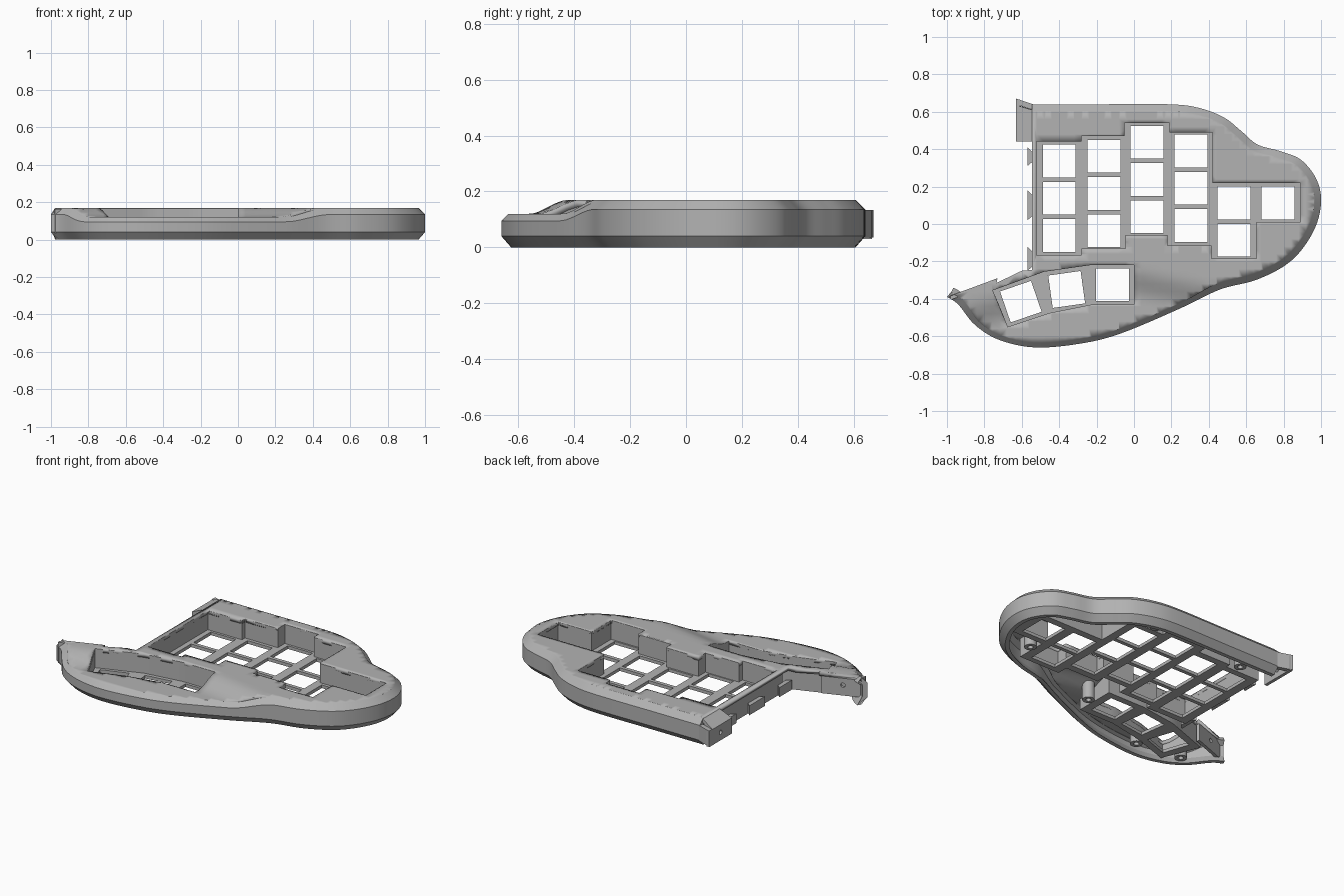
import bpy, bmesh, math
from mathutils import Vector, Matrix
from mathutils.geometry import delaunay_2d_cdt

if "Cube" in bpy.data.objects:
    bpy.data.objects.remove(bpy.data.objects["Cube"])

grey = bpy.data.materials.new("plain_grey")
grey.use_nodes = True
COLOUR = (0.45, 0.45, 0.45, 1)
grey.diffuse_color = COLOUR
grey.node_tree.nodes["Principled BSDF"].inputs["Base Color"].default_value = COLOUR


def finish(name, bm, thickness=0, smooth=True):
    """Turn a bmesh into an object, with optional solidify."""
    if not thickness:
        bmesh.ops.recalc_face_normals(bm, faces=bm.faces)
    mesh = bpy.data.meshes.new(name)
    bm.to_mesh(mesh)
    bm.free()
    mesh.materials.append(grey)
    ob = bpy.data.objects.new(name, mesh)
    bpy.context.collection.objects.link(ob)
    if smooth:
        bpy.ops.object.select_all(action='DESELECT')
        ob.select_set(True)
        bpy.context.view_layer.objects.active = ob
        bpy.ops.object.shade_smooth_by_angle(angle=math.radians(25))
    if thickness:
        mod = ob.modifiers.new("thickness", 'SOLIDIFY')
        mod.thickness = thickness
    return ob


def ramp(x, y):
    """1 on the high deck, 0 on the lowered thumb rest."""
    high_line = -0.23 + 0.27 * min(0, x + 0.2) - 0.2 * max(0, x)
    t = min(1, max(0, (high_line - y) / 0.17))
    return 1 - t * t * (3 - 2 * t)


def top_z(x, y):
    return 0.12 + 0.05 * ramp(x, y)


def wall_z(x, y):
    return 0.095 + 0.04 * ramp(x, y)


def spline(pts, steps=6):
    out = []
    for i in range(len(pts) - 1):
        a, b, c, d = (Vector(pts[min(max(i + k, 0), len(pts) - 1)]) for k in (-1, 0, 1, 2))
        for s in range(steps):
            t = s / steps
            out.append(0.5 * (2 * b + (c - a) * t + (2 * a - 5 * b + 4 * c - d) * t ** 2
                              + (3 * b - a - 3 * c + d) * t ** 3))
    return out + [Vector(pts[-1])]


def subdivide(poly, step=0.05):
    out = []
    for i, p in enumerate(poly):
        a, b = Vector(p), Vector(poly[(i + 1) % len(poly)])
        n = max(1, math.ceil((b - a).length / step))
        out += [a.lerp(b, k / n) for k in range(n)]
    return out


def inward(path, closed, last=None):
    """Mitred normals on the right of travel."""
    n, result = len(path), []
    for i in range(n):
        segs = []
        for j in (i - 1, i):
            if closed or 0 <= j < n - 1:
                d = (path[(j + 1) % n] - path[j]).normalized()
                segs.append(Vector((d.y, -d.x)))
        m = sum(segs, Vector((0, 0))).normalized()
        result.append(m / max(0.4, m.dot(segs[0])))
    if last:
        result[-1] = Vector(last)
    return result


def loft(name, path, normals, profile, closed):
    """Sweep a closed (inset, z) profile along a flat path."""
    bm = bmesh.new()
    rings = []
    for p, nrm in zip(path, normals):
        rings.append([bm.verts.new((*(p + nrm * i), z)) for i, z in profile(p.x, p.y)])
    n, k = len(rings), len(rings[0])
    for i in range(n if closed else n - 1):
        a, b = rings[i], rings[(i + 1) % n]
        for j in range(k):
            bm.faces.new((a[j], a[(j + 1) % k], b[(j + 1) % k], b[j]))
    if not closed:
        bm.faces.new(rings[0])
        bm.faces.new(rings[-1])
    return finish(name, bm)


def inside(p, poly):
    hit = False
    for i in range(len(poly)):
        a, b = poly[i - 1], poly[i]
        if (a[1] > p.y) != (b[1] > p.y):
            if p.x < (b[0] - a[0]) * (p.y - a[1]) / (b[1] - a[1]) + a[0]:
                hit = not hit
    return hit


def sheet(name, outer, holes, height, thickness, grid=0, matrix=None):
    """Triangulated sheet with holes, its height given by a function."""
    pts, edges = [], []
    for poly in [outer] + holes:
        s = len(pts)
        pts += [Vector(p) for p in poly]
        edges += [(s + i, s + (i + 1) % len(poly)) for i in range(len(poly))]
    if grid:
        n = int(1 / grid)
        pts += [Vector((i * grid, j * grid)) for i in range(-n, n + 1) for j in range(-n, n + 1)]
    vs, _, fs, *_ = delaunay_2d_cdt(pts, edges, [], 0, 1e-5)
    bm = bmesh.new()
    verts = [bm.verts.new((v.x, v.y, height(v.x, v.y))) for v in vs]
    for f in fs:
        c = sum((vs[i] for i in f), Vector((0, 0))) / len(f)
        if inside(c, outer) and not any(inside(c, h) for h in holes):
            bm.faces.new([verts[i] for i in f])
    bmesh.ops.delete(bm, geom=[v for v in bm.verts if not v.link_faces], context='VERTS')
    if matrix:
        bm.transform(matrix)
    return finish(name, bm, thickness, smooth=bool(grid))


def prism(name, poly, z0, z1):
    bm = bmesh.new()
    low = [bm.verts.new((x, y, z0)) for x, y in poly]
    high = [bm.verts.new((x, y, z1)) for x, y in poly]
    bm.faces.new(low)
    bm.faces.new(high)
    for i in range(len(poly)):
        bm.faces.new((low[i - 1], low[i], high[i], high[i - 1]))
    return finish(name, bm, smooth=False)


# Outer wall, open along the inner side
rim = spline([(-0.545, 0.64), (-0.2, 0.64), (0.19, 0.64), (0.35, 0.62), (0.48, 0.57), (0.57, 0.5),
              (0.66, 0.425), (0.78, 0.39), (0.89, 0.345), (0.97, 0.25), (1.0, 0.14), (0.98, 0.01),
              (0.91, -0.12), (0.81, -0.22), (0.65, -0.3), (0.46, -0.35), (0.25, -0.45),
              (-0.07, -0.585), (-0.29, -0.64), (-0.53, -0.66), (-0.72, -0.62), (-0.85, -0.54),
              (-0.94, -0.43), (-1.0, -0.39)])
rim_normals = inward(rim, False, last=(0.94, 0.35))


def rim_profile(x, y):
    w, t = wall_z(x, y), top_z(x, y)
    return [(0.035, 0), (0, 0.04), (0, w), (t - w, t), (t - w + 0.025, t - 0.03),
            (0.03, w - 0.015), (0.03, 0.05), (0.06, 0)]


loft("outer_wall", rim, rim_normals, rim_profile, False)

# Key wells
main_well = [(-0.52, 0.44), (-0.28, 0.44), (-0.28, 0.47), (-0.05, 0.47), (-0.05, 0.54), (0.19, 0.54),
             (0.19, 0.49), (0.42, 0.49), (0.42, 0.22), (0.89, 0.22), (0.89, 0.01), (0.655, 0.01),
             (0.655, -0.185), (0.415, -0.185), (0.415, -0.115), (0.18, -0.115), (0.18, -0.06),
             (-0.045, -0.06), (-0.045, -0.13), (-0.28, -0.13), (-0.28, -0.165), (-0.52, -0.165)]
thumb_well = [(0, -0.22), (0, -0.43), (-0.225, -0.43), (-0.45, -0.475), (-0.675, -0.55),
              (-0.755, -0.355), (-0.48, -0.255), (-0.235, -0.22)]
wells = [subdivide(main_well), subdivide(thumb_well)]
PLATE = 0.045


def well_profile(x, y):
    t = top_z(x, y) - 0.004
    return [(0, 0.025), (0, t), (-0.024, t), (-0.024, 0.025)]


for name, well in zip(("main_well_wall", "thumb_well_wall"), wells):
    loft(name, well, inward(well, True), well_profile, True)

# Top deck
deck_edge = [p + n * (top_z(*p) - wall_z(*p)) for p, n in zip(rim, rim_normals)]
deck_edge += [Vector(p) for p in ((-0.73, -0.29), (-0.735, -0.315), (-0.6, -0.25), (-0.545, -0.245))]
sheet("top_deck", deck_edge, wells, top_z, 0.025, grid=0.04)


# Key plates with square openings
def square(x, y, angle=0, half=0.0875):
    c, s = math.cos(math.radians(angle)), math.sin(math.radians(angle))
    return [(x + half * (c * u - s * v), y + half * (s * u + c * v))
            for u, v in ((-1, -1), (1, -1), (1, 1), (-1, 1))]


columns = [(-0.4, 0.337, 3), (-0.16, 0.362, 3), (0.07, 0.437, 3), (0.305, 0.39, 3),
           (0.535, 0.112, 2), (0.77, 0.112, 1)]
keys = [square(x, y - 0.199 * i) for x, y, count in columns for i in range(count)]
thumb_keys = [square(-0.115, -0.325), square(-0.36, -0.35, 8), square(-0.605, -0.415, 19)]
sheet("main_key_plate", main_well, keys, lambda x, y: PLATE, 0.02)
sheet("thumb_key_plate", thumb_well, thumb_keys, lambda x, y: PLATE, 0.02)


# Screw bosses under the deck
def circle(x, y, r, n=20):
    return [Vector((x + r * math.cos(-math.tau * i / n), y + r * math.sin(-math.tau * i / n)))
            for i in range(n)]


for x, y in ((0.71, -0.08), (0.065, -0.33), (-0.47, -0.54), (-0.77, -0.5), (-0.36, 0.52), (0.3, 0.555)):
    ring = circle(x, y, 0.036)
    top = top_z(x, y) - 0.015
    loft("screw_boss", ring, inward(ring, True),
         lambda a, b: [(0, 0.02), (0, top), (0.02, top), (0.02, 0.02)], True)

# Joining tabs on the inner side
for y0, y1 in ((0.31, 0.41), (0.02, 0.18), (-0.25, -0.12)):
    prism("edge_tab", [(-0.54, y0 + 0.025), (-0.57, y0), (-0.57, y1), (-0.54, y1 - 0.03)], 0.03, 0.09)


# Upright joining plates with a pin hole
def joining_plate(name, start, end, z0, z1):
    a, b = Vector((*start, 0)), Vector((*end, 0))
    along = (b - a).normalized()
    up = Vector((0, 0, 1))
    m = Matrix((along, up, along.cross(up))).transposed().to_4x4()
    m.translation = a
    length = (b - a).length
    sheet(name, [(0, z0), (length, z0), (length, z1), (0, z1)],
          [circle(length / 2, (z0 + z1) / 2, 0.014, 12)], lambda x, y: 0, 0.02, matrix=m)


joining_plate("thumb_joining_plate", (-0.74, -0.295), (-0.985, -0.386), 0.035, 0.165)
joining_plate("back_joining_plate", (-0.63, 0.665), (-0.63, 0.44), 0.03, 0.13)

# Flared cover and side of the back joint
flare = [(-0.63, 0.44), (-0.545, 0.44), (-0.545, 0.61), (-0.63, 0.635)]
sheet("back_joint_cover", flare, [], lambda x, y: 0.13 + 0.035 * (x + 0.63) / 0.085, 0.02)
prism("back_joint_side", [(-0.63, 0.64), (-0.54, 0.61), (-0.54, 0.64), (-0.63, 0.67)], 0.035, 0.133)
